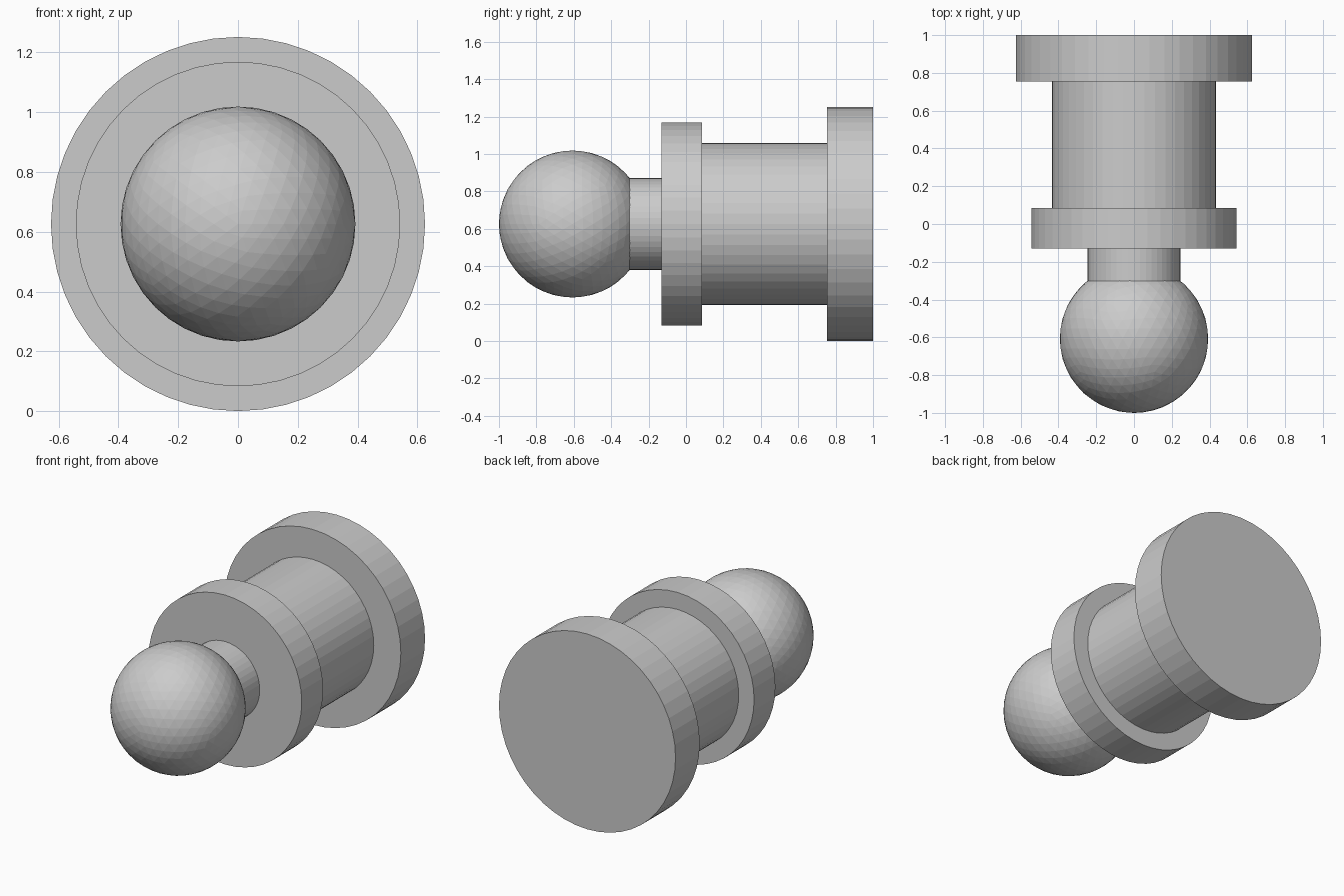
import bpy
from math import radians

if "Cube" in bpy.data.objects:
    bpy.data.objects.remove(bpy.data.objects["Cube"])

AXIS_Z = 0.626   # height of the shared axis
SIDES = 48


def disc(name, radius, y0, y1):
    """Flat-shaded cylinder lying along the y axis from y0 to y1."""
    bpy.ops.mesh.primitive_cylinder_add(
        vertices=SIDES, radius=radius, depth=y1 - y0,
        location=(0, (y0 + y1) / 2, AXIS_Z), rotation=(radians(90), 0, 0))
    bpy.context.object.name = name


# Stacked turned parts, back to front
disc("base_flange", 0.626, 0.755, 1.0)
disc("body", 0.434, 0.086, 0.755)
disc("front_flange", 0.543, -0.13, 0.086)
disc("neck", 0.245, -0.31, -0.13)

# Faceted ball on the end
bpy.ops.mesh.primitive_ico_sphere_add(
    subdivisions=4, radius=0.393, location=(0, -0.607, AXIS_Z),
    rotation=(radians(90), 0, 0))
bpy.context.object.name = "ball"
